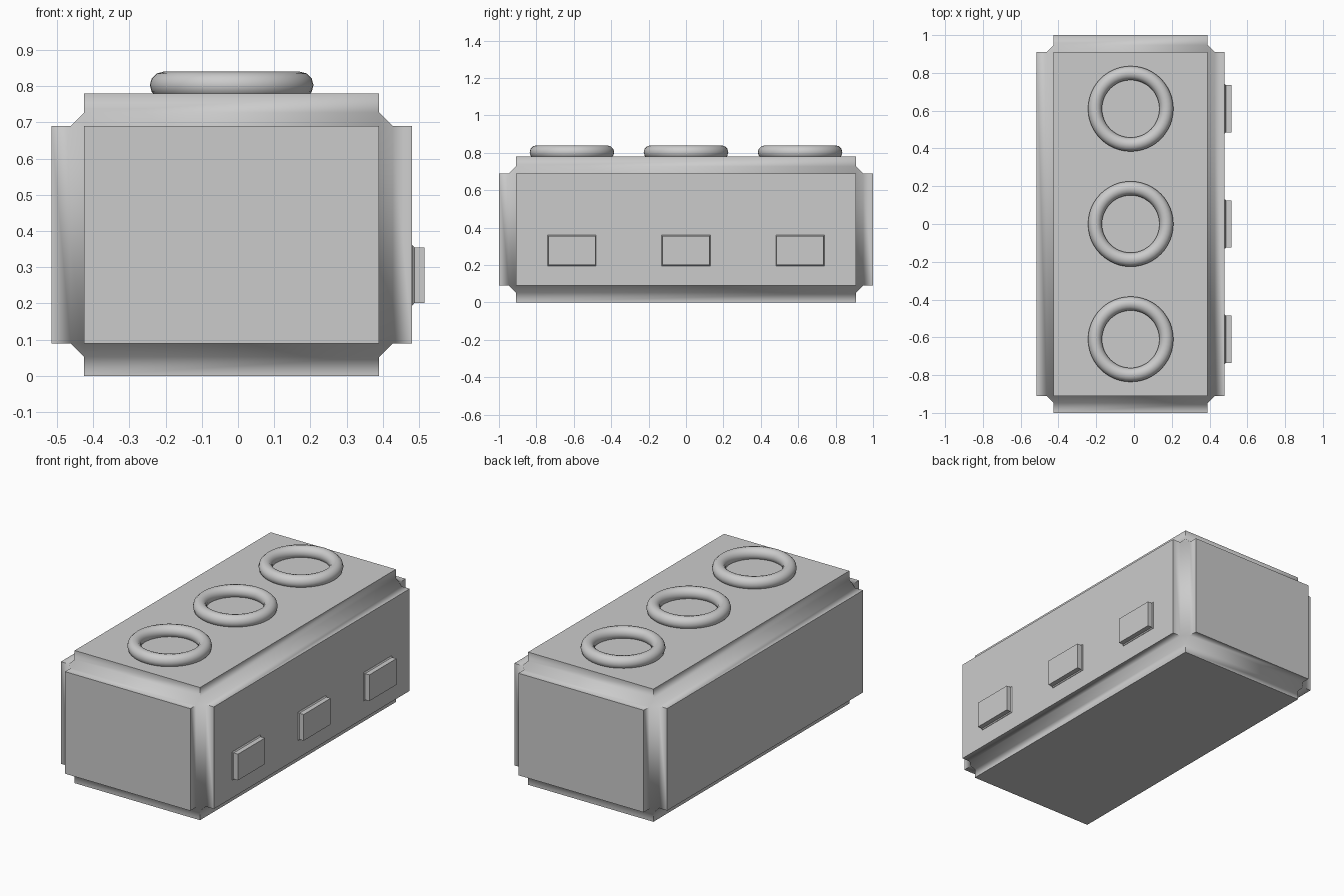
import bpy, bmesh, math

if "Cube" in bpy.data.objects:
    bpy.data.objects.remove(bpy.data.objects["Cube"])

CX = -0.0175                     # body centre in x
ROWS = (-0.61, 0.0, 0.61)        # repeated part positions along y


def smooth(obj, angle):
    bpy.ops.object.select_all(action='DESELECT')
    bpy.context.view_layer.objects.active = obj
    obj.select_set(True)
    bpy.ops.object.shade_smooth_by_angle(angle=math.radians(angle))


# body: box whose edges are cut in with a stepped groove
bpy.ops.mesh.primitive_cube_add(size=1, location=(CX, 0, 0.39))
body = bpy.context.object
body.name = "body"
body.scale = (0.995, 2.0, 0.78)
bpy.ops.object.transform_apply(location=False, rotation=False, scale=True)
bevel = body.modifiers.new("groove", 'BEVEL')
bevel.width = 0.09
bevel.segments = 3
bevel.profile = 0.0
bpy.ops.object.modifier_apply(modifier=bevel.name)
smooth(body, 60)


def add_button(name, y):
    # rectangular pad with a small flare where it meets the body
    bm = bmesh.new()
    loops = []
    for x, hy, hz in ((0.47, 0.130, 0.083), (0.482, 0.130, 0.083),
                      (0.487, 0.125, 0.077), (0.515, 0.125, 0.077)):
        loops.append([bm.verts.new((x, y + sy * hy, 0.278 + sz * hz))
                      for sy, sz in ((-1, -1), (1, -1), (1, 1), (-1, 1))])
    for a, b in zip(loops, loops[1:]):
        for i in range(4):
            j = (i + 1) % 4
            bm.faces.new((a[i], a[j], b[j], b[i]))
    bm.faces.new(loops[0][::-1])
    bm.faces.new(loops[-1])
    bmesh.ops.recalc_face_normals(bm, faces=bm.faces)
    mesh = bpy.data.meshes.new(name)
    bm.to_mesh(mesh)
    bm.free()
    obj = bpy.data.objects.new(name, mesh)
    bpy.context.collection.objects.link(obj)


for n, y in enumerate(ROWS, 1):
    # top rings
    bpy.ops.mesh.primitive_torus_add(location=(CX, y, 0.803), major_radius=0.189,
                                     minor_radius=0.037, major_segments=48,
                                     minor_segments=12)
    ring = bpy.context.object
    ring.name = f"top_ring_{n}"
    smooth(ring, 60)
    # side buttons
    add_button(f"side_button_{n}", y)
